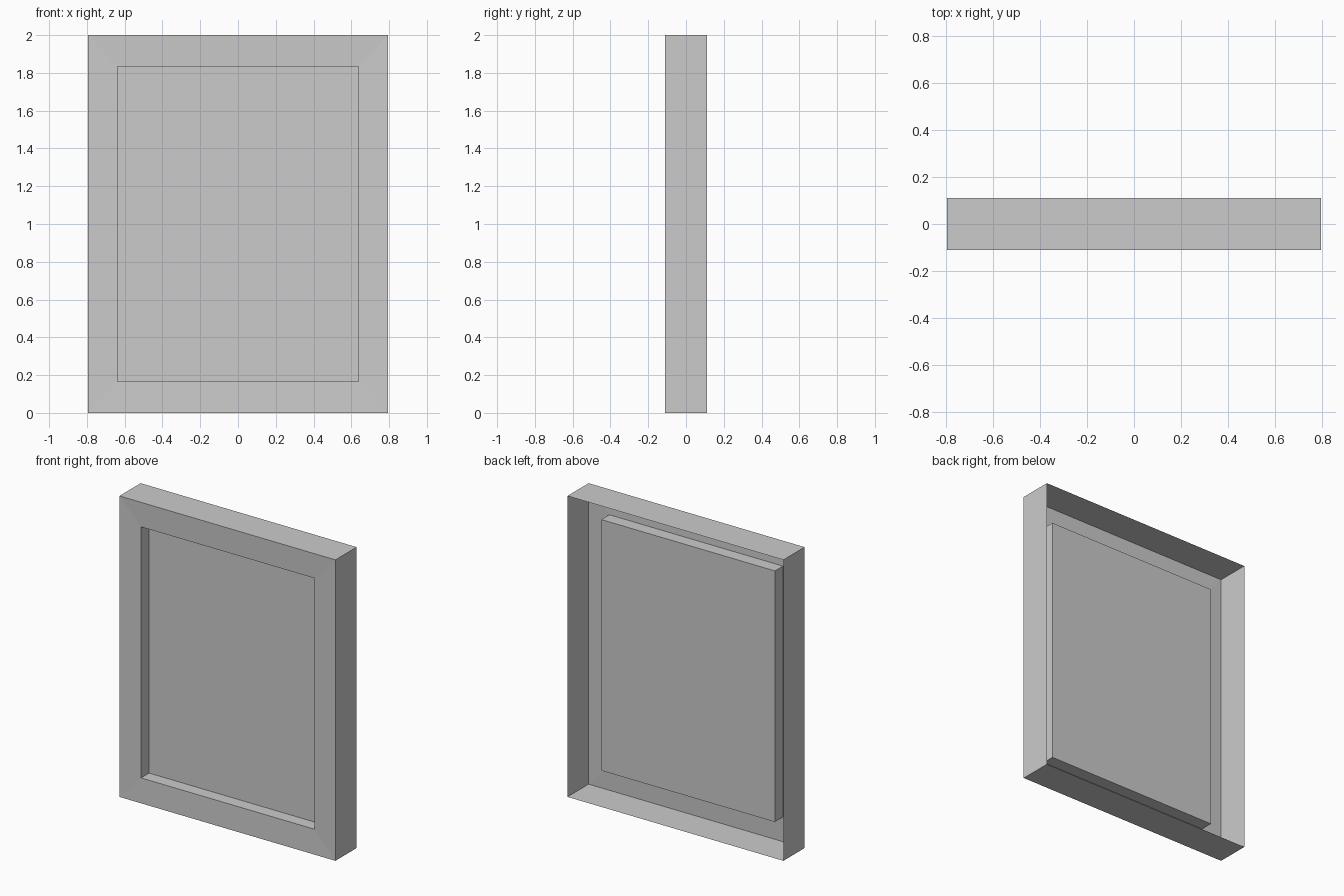
import bpy, bmesh

if "Cube" in bpy.data.objects:
    bpy.data.objects.remove(bpy.data.objects["Cube"])


def ring(bm, half_w, half_h, y, mid=1.0):
    """Rectangular loop of vertices in the xz plane."""
    return [bm.verts.new((sx * half_w, y, mid + sz * half_h))
            for sx, sz in ((-1, -1), (1, -1), (1, 1), (-1, 1))]


def skin(name, loops, cap=False):
    """Join consecutive rectangular loops with quads; optionally cap the last."""
    bm = bmesh.new()
    rings = [ring(bm, *l) for l in loops]
    for a, b in zip(rings, rings[1:]):
        for i in range(4):
            j = (i + 1) % 4
            bm.faces.new((a[i], a[j], b[j], b[i]))
    if cap:
        bm.faces.new(rings[-1])
    mesh = bpy.data.meshes.new(name)
    bm.to_mesh(mesh)
    bm.free()
    obj = bpy.data.objects.new(name, mesh)
    bpy.context.collection.objects.link(obj)
    return obj


# (half width, half height, y) of each loop
BACK = (0.794, 1.0, 0.111)
FRONT = (0.794, 1.0, -0.111)
LIP = (0.638, 0.834, -0.106)
PANEL = (0.638, 0.834, -0.022)

# open-backed outer walls and slightly inward-sloping mitred front border
skin("frame", [BACK, FRONT, LIP])

# recessed tray holding the flat picture panel
skin("recessed_panel", [LIP, PANEL], cap=True)
